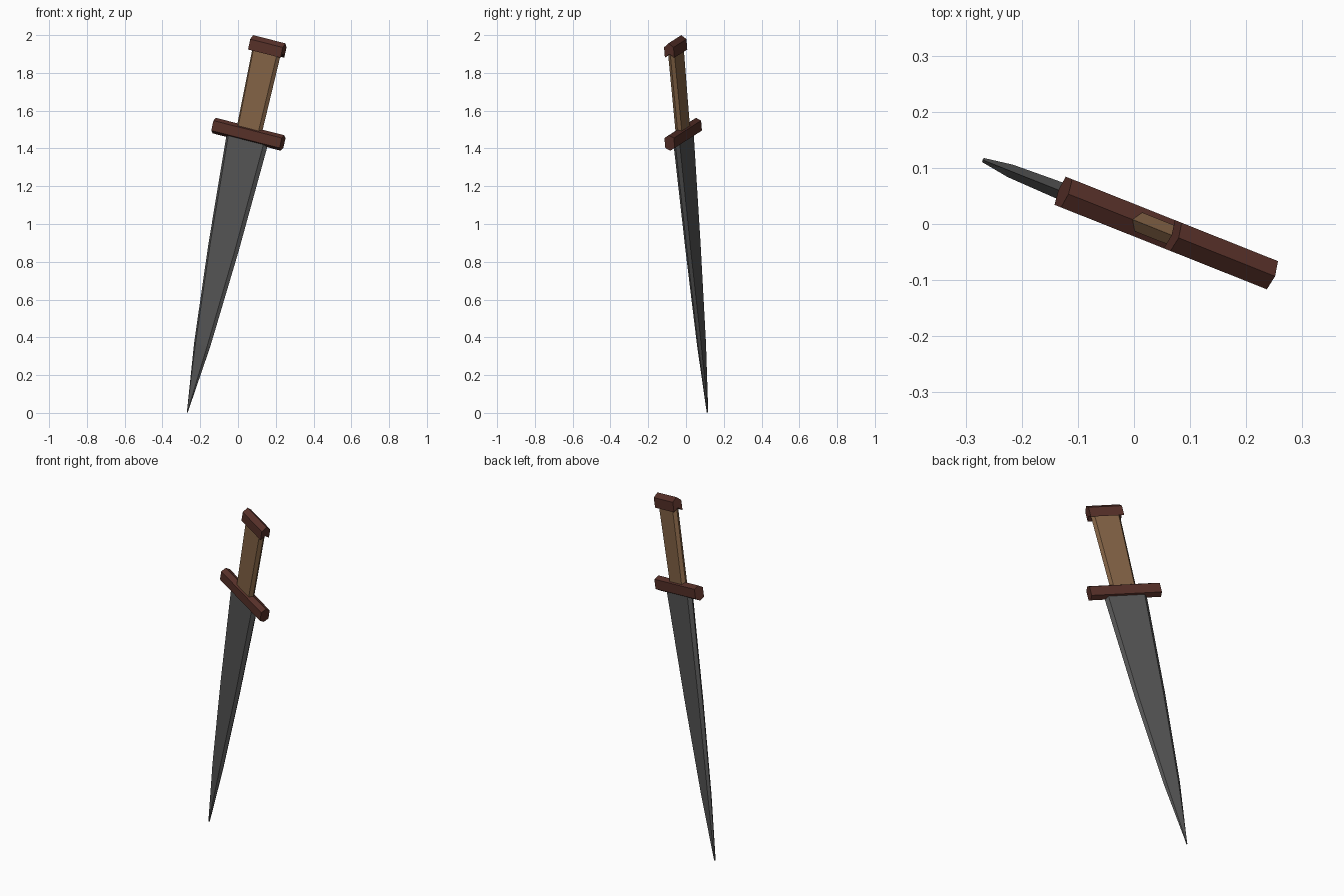
import bpy, bmesh, math
from mathutils import Matrix

if "Cube" in bpy.data.objects:
    bpy.data.objects.remove(bpy.data.objects["Cube"])

# The dagger is built upright around the guard centre (x width, y thickness), then tilted
POSE = (Matrix.Translation((0.055, -0.015, 1.475))
        @ Matrix.Rotation(math.radians(-21.7), 4, 'Z')
        @ Matrix.Rotation(math.radians(13.3), 4, 'Y'))


def material(name, color):
    m = bpy.data.materials.new(name)
    m.diffuse_color = (*color, 1)
    m.use_nodes = True
    m.node_tree.nodes["Principled BSDF"].inputs["Base Color"].default_value = m.diffuse_color
    return m


def loft(name, rings, mat):
    """Skin equal-sized rings of points and cap both ends."""
    bm = bmesh.new()
    loops = [[bm.verts.new(p) for p in ring] for ring in rings]
    n = len(loops[0])
    for a, b in zip(loops, loops[1:]):
        for i in range(n):
            j = (i + 1) % n
            bm.faces.new((a[i], a[j], b[j], b[i]))
    bm.faces.new(loops[0])
    bm.faces.new(loops[-1])
    bmesh.ops.recalc_face_normals(bm, faces=bm.faces)
    mesh = bpy.data.meshes.new(name)
    bm.to_mesh(mesh)
    bm.free()
    obj = bpy.data.objects.new(name, mesh)
    obj.data.materials.append(mat)
    obj.matrix_world = POSE
    bpy.context.collection.objects.link(obj)
    return obj


def edged_ring(z, half_w, half_t, edge):
    """Flat six-sided section with a ridge along each narrow side."""
    f = half_w - edge
    return [(-half_w, 0, z), (-f, -half_t, z), (f, -half_t, z),
            (half_w, 0, z), (f, half_t, z), (-f, half_t, z)]


def bar(name, half_len, profile, mat):
    """Bar along x from a (y, z) profile."""
    return loft(name, [[(x, y, z) for y, z in profile] for x in (-half_len, half_len)], mat)


steel = material("steel", (0.09, 0.09, 0.09))
wood = material("wood", (0.23, 0.125, 0.06))
dark_wood = material("dark_wood", (0.095, 0.03, 0.022))

# Blade, tapering in a gentle curve to the tip
loft("blade", [edged_ring(*s) for s in (
    (-0.01, 0.122, 0.018, 0.018), (-0.62, 0.088, 0.015, 0.016),
    (-1.145, 0.047, 0.012, 0.013), (-1.512, 0.002, 0.004, 0.001))], steel)

# Handle, slightly wider at the top
loft("handle", [edged_ring(0.01, 0.073, 0.018, 0.014),
                edged_ring(0.49, 0.083, 0.018, 0.014)], wood)

# Guard with ridged top and bottom
bar("guard", 0.20, [(-0.027, -0.027), (0, -0.042), (0.027, -0.027),
                    (0.027, 0.027), (0, 0.042), (-0.027, 0.027)], dark_wood)

# Pommel with a ridged top and a hollowed underside
bar("pommel", 0.095, [(-0.027, 0.439), (0, 0.458), (0.027, 0.439),
                      (0.027, 0.495), (0, 0.517), (-0.027, 0.495)], dark_wood)
